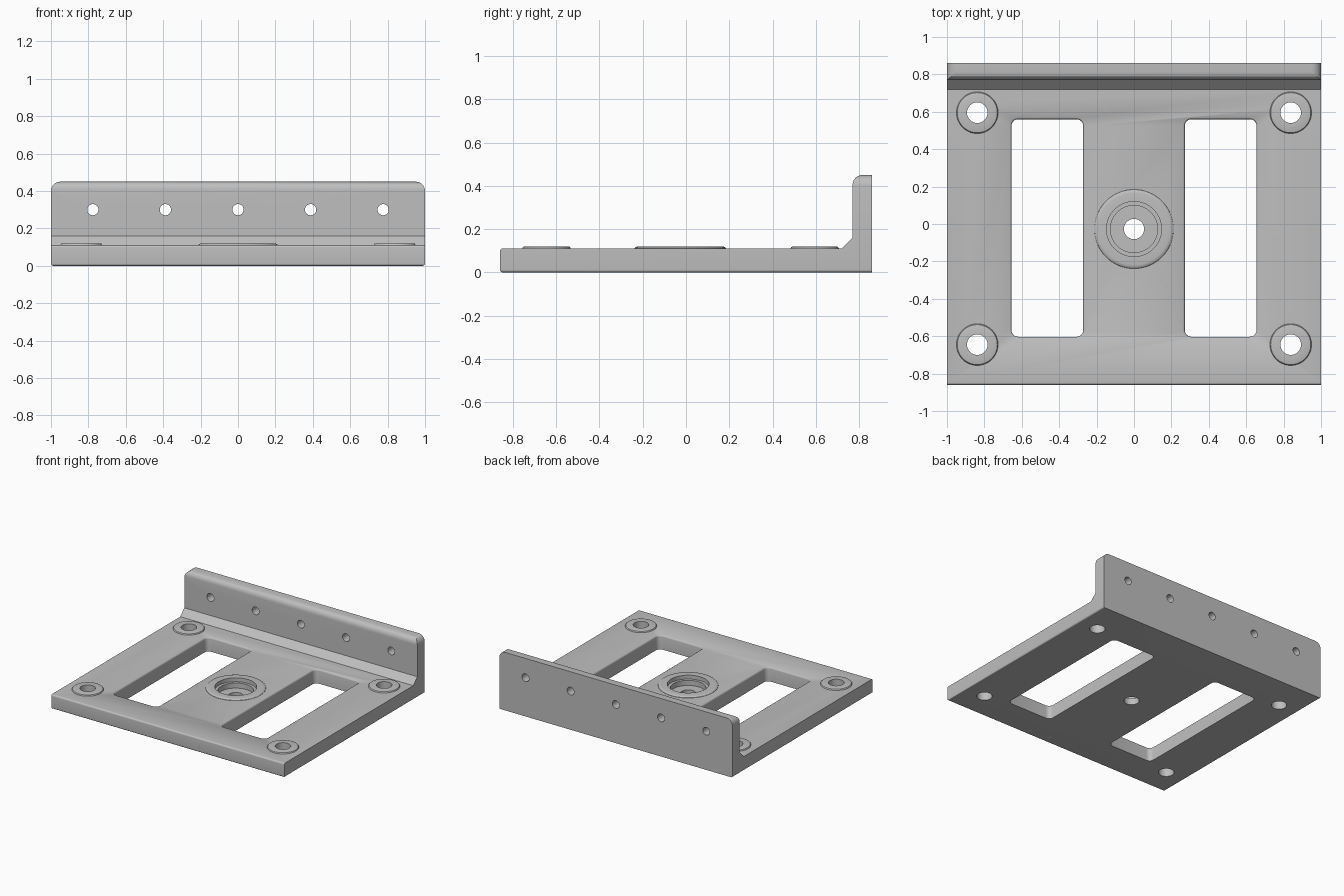
import bpy, bmesh, math
from mathutils import Vector

if "Cube" in bpy.data.objects:
    bpy.data.objects.remove(bpy.data.objects["Cube"])

grey = bpy.data.materials.new("plain grey")
grey.use_nodes = True
colour = (0.52, 0.52, 0.52, 1)
grey.diffuse_color = colour
grey.node_tree.nodes["Principled BSDF"].inputs["Base Color"].default_value = colour


def rounded(corners, steps=6):
    """Closed 2D outline from (u, v, radius) corners."""
    out = []
    for i, (u, v, r) in enumerate(corners):
        p = Vector((u, v))
        if r == 0:
            out.append(p)
            continue
        a = (Vector(corners[i - 1][:2]) - p).normalized() * r
        b = (Vector(corners[(i + 1) % len(corners)][:2]) - p).normalized() * r
        for k in range(steps + 1):
            t = math.pi / 2 * k / steps
            out.append(p + a * (1 - math.sin(t)) + b * (1 - math.cos(t)))
    return out


def loft(name, rings, closed=False):
    """Skin equal rings of points; cap the ends, or join last to first."""
    bm = bmesh.new()
    loops = [[bm.verts.new(p) for p in ring] for ring in rings]
    pairs = list(zip(loops, loops[1:]))
    if closed:
        pairs.append((loops[-1], loops[0]))
    else:
        bm.faces.new(loops[0])
        bm.faces.new(loops[-1])
    n = len(loops[0])
    for a, b in pairs:
        for i in range(n):
            j = (i + 1) % n
            bm.faces.new((a[i], a[j], b[j], b[i]))
    bmesh.ops.recalc_face_normals(bm, faces=bm.faces)
    mesh = bpy.data.meshes.new(name)
    bm.to_mesh(mesh)
    bm.free()
    mesh.materials.append(grey)
    obj = bpy.data.objects.new(name, mesh)
    bpy.context.collection.objects.link(obj)
    return obj


def lathe(name, profile, x, y, closed=False, n=48):
    """Turn (radius, height) points around an upright axis."""
    angles = [2 * math.pi * i / n for i in range(n)]
    return loft(name, [[(x + r * math.cos(a), y + r * math.sin(a), z) for a in angles]
                       for r, z in profile], closed)


def boolean(target, tool, operation="DIFFERENCE"):
    tool.hide_render = True
    mod = target.modifiers.new("cut", "BOOLEAN")
    mod.operation, mod.solver, mod.object = operation, "EXACT", tool
    bpy.context.view_layer.objects.active = target
    bpy.ops.object.modifier_apply(modifier=mod.name)
    bpy.data.objects.remove(tool)


# Base plate, angled fillet and upright wall as one side profile
side = rounded([(-.86, 0, .012), (.86, 0, 0), (.86, .45, 0), (.77, .45, .045),
                (.77, .16, 0), (.72, .11, 0), (-.86, .11, .012)])
bracket = loft("bracket", [[(x, p.x, p.y) for p in side] for x in (-1.1, 1.1)])

# Trim the ends to a rounded front outline
front = rounded([(-1, 0, .012), (1, 0, .012), (1, .45, .05), (-1, .45, .05)])
boolean(bracket, loft("end_trim", [[(p.x, y, p.y) for p in front] for y in (-1, 1)]),
        "INTERSECT")

# Two long windows with softened upper edges
levels = [(-.1, 0), (.098, 0), (.102, .001), (.107, .004), (.11, .009), (.2, .009)]
for sx in (-1, 1):
    rings = []
    for z, g in levels:
        x0, x1, y0, y1, r = .272 - g, .655 + g, -.603 - g, .56 + g, .035 + g
        outline = rounded([(x0, y0, r), (x1, y0, r), (x1, y1, r), (x0, y1, r)])
        rings.append([(sx * p.x, p.y, z) for p in outline])
    boolean(bracket, loft("window_cutter", rings))

# Raised corner rings with through holes
parts = [bracket]
for sx, side_name in ((1, "left"), (-1, "right")):
    for y, end in ((.595, "back"), (-.645, "front")):
        boolean(bracket, lathe("hole_cutter", [(.055, -.1), (.055, .3)], sx * .838, y))
        parts.append(lathe(f"{end}_{side_name}_mount_ring",
                           [(.055, .105), (.112, .105), (.111, .113), (.107, .118),
                            (.101, .12), (.055, .12)], sx * .838, y, True))

# Centre boss with a stepped pocket
boolean(bracket, lathe("pocket_cutter", [(.054, -.1), (.054, .05), (.126, .05),
                                         (.126, .09), (.147, .09), (.147, .3)], 0, -.027, n=64))
parts.append(lathe("centre_boss", [(.147, .105), (.213, .105), (.211, .112), (.204, .118),
                                   (.192, .12), (.147, .12)], 0, -.027, True, 64))

# Row of screw holes through the wall
ring = [2 * math.pi * i / 32 for i in range(32)]
for i in range(-2, 3):
    boolean(bracket, loft("screw_cutter", [[(i * .388 + .03 * math.cos(a), y,
                                             .3 + .03 * math.sin(a)) for a in ring]
                                           for y in (.6, 1)]))

# Smooth the rounds, keep the hard edges
bpy.ops.object.select_all(action="DESELECT")
for obj in parts:
    obj.select_set(True)
bpy.context.view_layer.objects.active = bracket
bpy.ops.object.shade_smooth_by_angle(angle=math.radians(32))
